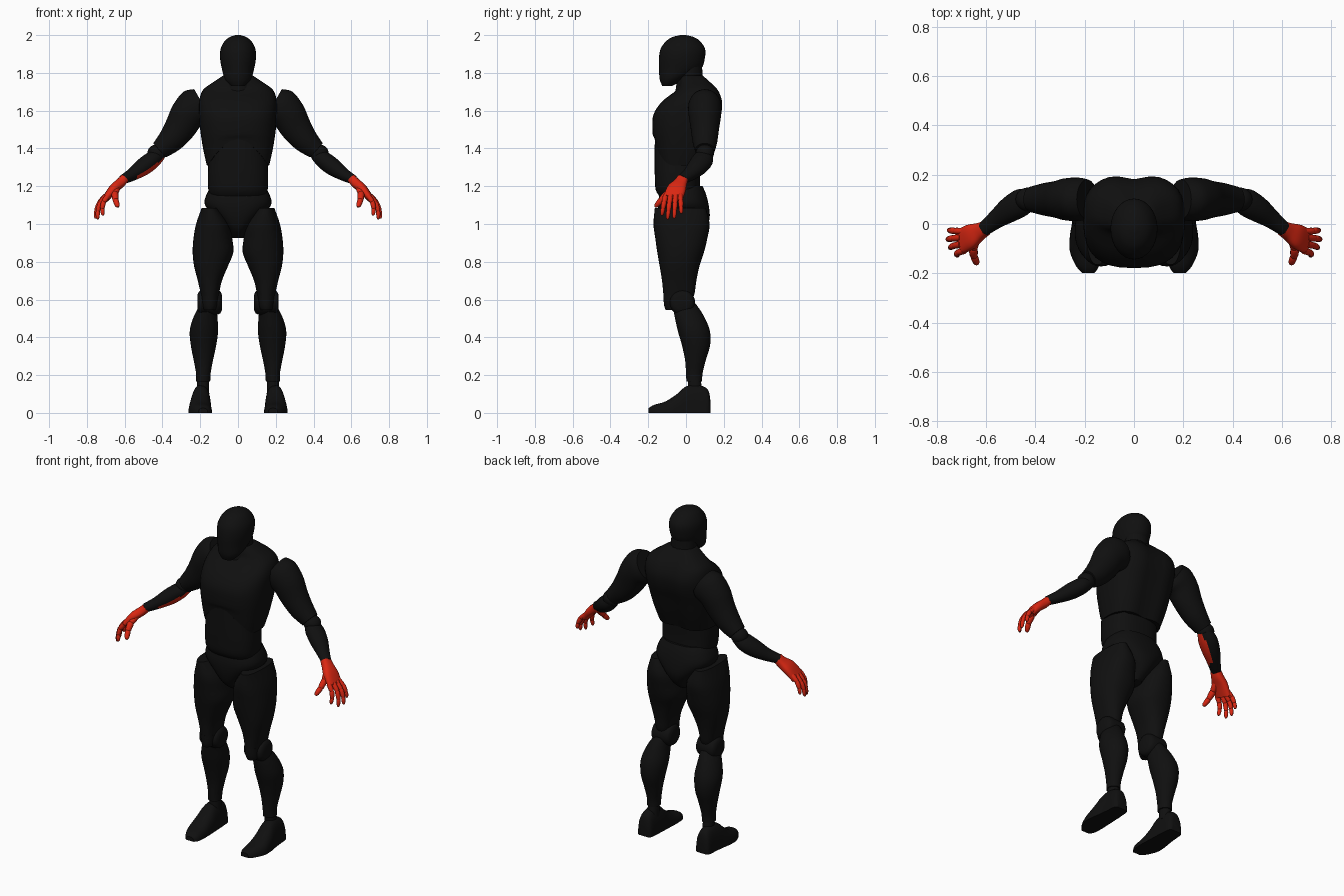
import bpy, bmesh, math
from mathutils import Vector

if "Cube" in bpy.data.objects:
    bpy.data.objects.remove(bpy.data.objects["Cube"])


def material(name, rgb):
    m = bpy.data.materials.new(name)
    m.diffuse_color = (*rgb, 1)
    m.use_nodes = True
    m.node_tree.nodes["Principled BSDF"].inputs["Base Color"].default_value = m.diffuse_color
    return m


BLACK = material("matte_black", (0.005, 0.005, 0.005))
RED = material("bright_red", (0.70, 0.02, 0.006))
SIDES = 32


def catmull(rows, steps):
    """Smoothly interpolate rows of numbers."""
    out = []
    for i in range(len(rows) - 1):
        a, b, c, d = (rows[max(i - 1, 0)], rows[i], rows[i + 1],
                      rows[min(i + 2, len(rows) - 1)])
        for k in range(steps):
            t = k / steps
            out.append([0.5 * (2 * q + (r - p) * t + (2 * p - 5 * q + 4 * r - s) * t * t
                               + (3 * q - p - 3 * r + s) * t ** 3)
                        for p, q, r, s in zip(a, b, c, d)])
    out.append(list(rows[-1]))
    return out


def loft(name, rings, mat=BLACK, power=2.0, side=1, steps=4, warp=None, sides=SIDES):
    """Skin rings of (centre, half axis U, half axis V) given as nine numbers."""
    bm = bmesh.new()
    loops = []
    for r in catmull(rings, steps):
        c, u, v = Vector(r[0:3]), Vector(r[3:6]), Vector(r[6:9])
        loop = []
        for k in range(sides):
            a = 2 * math.pi * k / sides
            ca, sa = math.cos(a), math.sin(a)
            p = (c + u * math.copysign(abs(ca) ** (2 / power), ca)
                 + v * math.copysign(abs(sa) ** (2 / power), sa))
            if warp:
                p = warp(p)
            loop.append(bm.verts.new((p.x * side, p.y, p.z)))
        loops.append(loop)
    for a, b in zip(loops, loops[1:]):
        for k in range(sides):
            n = (k + 1) % sides
            bm.faces.new((a[k], a[n], b[n], b[k]))
    bm.faces.new(loops[0])
    bm.faces.new(loops[-1])
    bmesh.ops.recalc_face_normals(bm, faces=bm.faces)
    return finish(name, bm, mat)


def finish(name, bm, mat):
    me = bpy.data.meshes.new(name)
    bm.to_mesh(me)
    bm.free()
    ob = bpy.data.objects.new(name, me)
    bpy.context.collection.objects.link(ob)
    me.materials.append(mat)
    bpy.ops.object.select_all(action='DESELECT')
    ob.select_set(True)
    bpy.context.view_layer.objects.active = ob
    bpy.ops.object.shade_smooth_by_angle(angle=math.radians(40))
    return ob


def stack(name, rows, **kw):
    """Upright part from rows of z, x0, x1, y0, y1."""
    rings = [((x0 + x1) / 2, (y0 + y1) / 2, z, (x1 - x0) / 2, 0, 0, 0, (y1 - y0) / 2, 0)
             for z, x0, x1, y0, y1 in rows]
    return loft(name, rings, **kw)


def core(name, rows, **kw):
    """Centred upright part from rows of z, half width, y0, y1."""
    return stack(name, [(z, -w, w, a, b) for z, w, a, b in rows], **kw)


def limb(name, rows, **kw):
    """Tube along a path from rows of x, y, z, half width, half thickness."""
    pts = [Vector(r[:3]) for r in rows]
    rings = []
    for i, r in enumerate(rows):
        t = (pts[min(i + 1, len(pts) - 1)] - pts[max(i - 1, 0)]).normalized()
        w = Vector((0, 1, 0))
        w = (w - t * w.dot(t)).normalized()
        rings.append((*pts[i], *(w * r[3]), *(t.cross(w) * r[4])))
    return loft(name, rings, **kw)


def ball(name, centre, size, side):
    bm = bmesh.new()
    bmesh.ops.create_uvsphere(bm, u_segments=24, v_segments=14, radius=1)
    for v in bm.verts:
        v.co = Vector((side * (centre[0] + v.co.x * size[0]),
                       centre[1] + v.co.y * size[1], centre[2] + v.co.z * size[2]))
    bmesh.ops.recalc_face_normals(bm, faces=bm.faces)
    return finish(name, bm, BLACK)


# Head and neck
core("head", [(1.73, .035, -.125, -.075), (1.765, .068, -.139, -.01), (1.82, .085, -.143, .078),
              (1.88, .095, -.143, .10), (1.93, .091, -.133, .10), (1.97, .069, -.103, .072),
              (1.99, .043, -.07, .04), (2.0, .012, -.03, .0)])
core("neck", [(1.68, .085, -.06, .10), (1.75, .075, -.05, .09), (1.84, .072, -.05, .085)])


# Chest, with an arched rib line in front and a spine groove behind
def ribs(p):
    q = p.copy()
    if p.y < 0:
        arch = max(0, 1 - (p.x / .16) ** 2) * min(1, -p.y / .1)
        q.z += .13 * arch * max(0, 1 - (p.z - 1.31) / .16)
    elif abs(p.x) < .09:
        q.y -= .02 * (1 - abs(p.x) / .09)
    return q


core("chest", [(1.31, .165, -.163, .10), (1.40, .185, -.168, .135), (1.50, .20, -.178, .168),
               (1.58, .205, -.172, .195), (1.65, .205, -.125, .20), (1.71, .185, -.05, .175),
               (1.755, .125, -.035, .135), (1.785, .08, -.03, .105)], power=2.6, warp=ribs)

# Abdomen and pelvis
core("abdomen", [(1.14, .145, -.135, .07), (1.18, .157, -.16, .075), (1.25, .160, -.165, .075),
                 (1.32, .157, -.166, .08), (1.48, .15, -.165, .09)], power=2.5)
core("pelvis", [(1.20, .14, -.125, .088), (1.16, .165, -.14, .105), (1.10, .175, -.148, .12),
                (1.03, .11, -.14, .125), (.97, .055, -.115, .10), (.925, .033, -.06, .05)], power=2.4)


def floor(p):
    return Vector((p.x, p.y, max(p.z, 0)))


for s, tag in ((1, "left"), (-1, "right")):
    # Leg
    stack(tag + "_thigh", [(1.085, .105, .192, -.165, .105), (1.0, .045, .222, -.172, .125),
                           (.92, .03, .236, -.162, .112), (.85, .025, .24, -.152, .095),
                           (.78, .052, .233, -.14, .072), (.70, .085, .213, -.127, .055),
                           (.63, .10, .197, -.12, .045), (.60, .103, .193, -.118, .03)],
          power=2.3, side=s)
    stack(tag + "_kneecap", [(.62, .105, .192, -.12, -.02), (.57, .11, .188, -.116, -.02),
                             (.545, .12, .18, -.108, -.03)], side=s)
    loft(tag + "_knee", [(x, -.02, .585, 0, r, 0, 0, 0, r) for x, r in
                         ((.085, .04), (.10, .062), (.15, .068), (.20, .062), (.215, .04))], side=s)
    stack(tag + "_shin", [(.58, .11, .195, -.075, .05), (.52, .11, .23, -.062, .09),
                          (.44, .105, .255, -.045, .125), (.36, .115, .25, -.022, .128),
                          (.28, .132, .235, -.005, .105), (.21, .145, .222, .0, .088),
                          (.165, .147, .222, .002, .085)], side=s)
    stack(tag + "_ankle", [(.19, .155, .215, .012, .075), (.10, .152, .218, .008, .09)], side=s)
    loft(tag + "_foot", [((a + b) / 2, y, 0, (b - a) / 2, 0, 0, 0, 0, h) for y, a, b, h in
                         ((.13, .165, .225, .06), (.115, .15, .24, .125), (.06, .145, .245, .148),
                          (0, .142, .252, .14), (-.05, .14, .26, .098), (-.11, .138, .26, .06),
                          (-.17, .142, .235, .042), (-.198, .16, .21, .025))],
         power=2.5, side=s, warp=floor)

    # Arm
    limb(tag + "_upper_arm", [(.19, .10, 1.64, .08, .085), (.225, .10, 1.62, .088, .102),
                              (.27, .10, 1.575, .086, .092), (.31, .10, 1.505, .075, .082),
                              (.36, .10, 1.44, .066, .068), (.415, .10, 1.39, .052, .05)], side=s)
    ball(tag + "_elbow", (.43, .10, 1.375), (.05, .048, .046), s)
    forearm = limb(tag + "_forearm", [(.415, .105, 1.37, .038, .036), (.455, .088, 1.338, .056, .046),
                                      (.505, .058, 1.30, .052, .046), (.56, .018, 1.262, .038, .034),
                                      (.61, -.022, 1.235, .029, .025)], side=s)
    if s < 0:  # red panel under this forearm
        forearm.data.materials.append(RED)
        aim = Vector((.5, -.3, -.8)).normalized()
        for f in forearm.data.polygons:
            if f.normal.dot(aim) > .8 and -.53 < f.center.x < -.39:
                f.material_index = 1

    # Hand
    limb(tag + "_palm", [(.602, -.018, 1.24, .030, .024), (.625, -.03, 1.215, .036, .026),
                         (.66, -.05, 1.185, .050, .025), (.70, -.07, 1.135, .052, .018)],
         mat=RED, power=2.6, side=s, sides=24)
    for name, base, tip in (("index", (.688, -.108, 1.15), (.715, -.128, 1.045)),
                            ("middle", (.70, -.082, 1.15), (.743, -.098, 1.025)),
                            ("ring", (.70, -.055, 1.15), (.755, -.063, 1.03)),
                            ("little", (.692, -.03, 1.155), (.75, -.025, 1.055)),
                            ("thumb", (.64, -.06, 1.195), (.635, -.163, 1.09))):
        k = 1.35 if name == "thumb" else 1
        a, b = Vector(base), Vector(tip)
        rows = []
        for t, r in ((0, .014), (.3, .0135), (.36, .0115), (.42, .0135), (.65, .012),
                     (.70, .010), (.75, .0115), (.93, .0095), (1, .004)):
            p = a.lerp(b, t) + Vector((.014, 0, .006)) * math.sin(math.pi * t)
            rows.append((*p, r * k, r * k))
        limb(f"{tag}_{name}_finger", rows, mat=RED, side=s, steps=2, sides=14)
